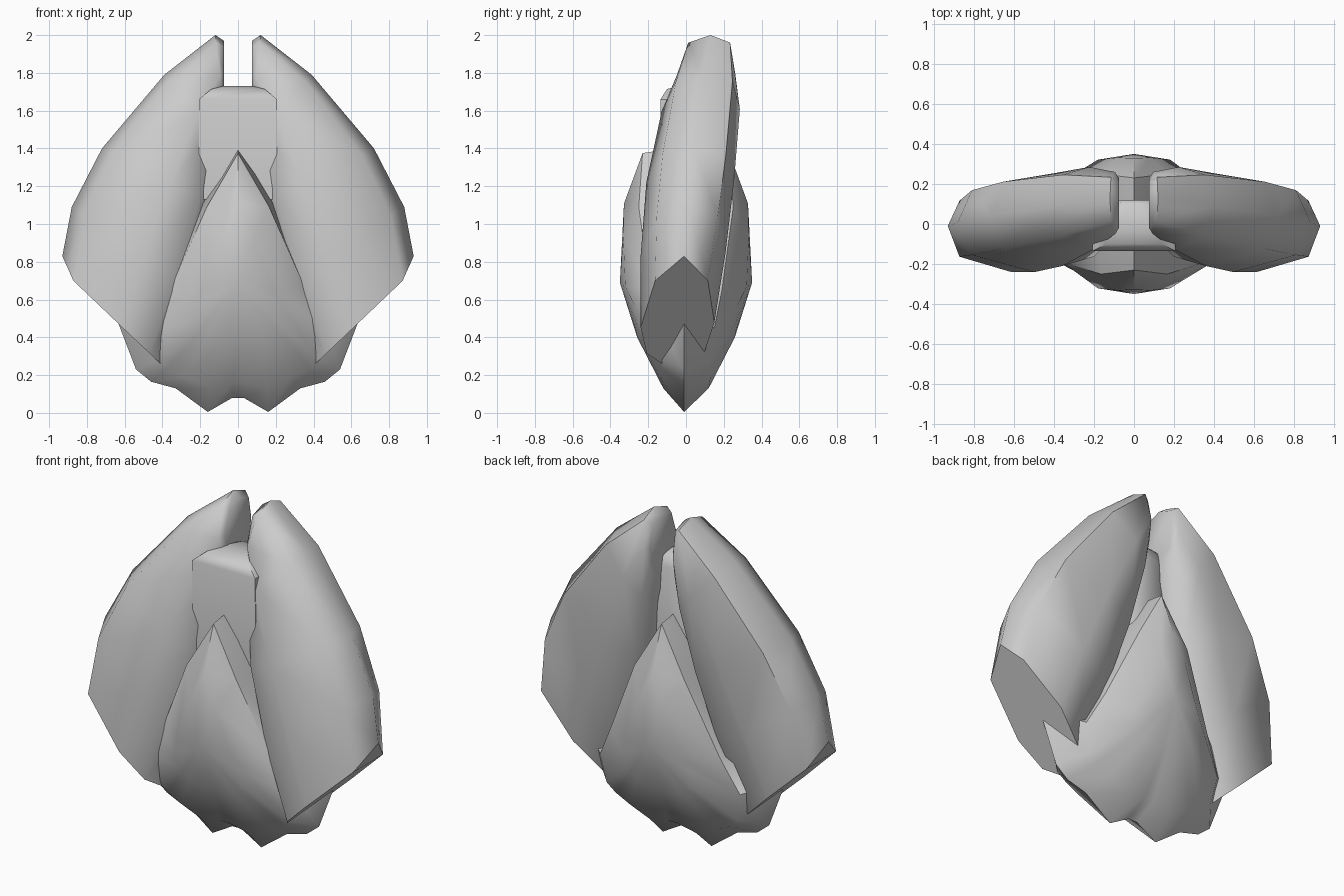
import bpy, bmesh, math

cube = bpy.data.objects.get("Cube")
if cube:
    bpy.data.objects.remove(cube)

grey = bpy.data.materials.new("plain_grey")
grey.use_nodes = True
colour = (0.6, 0.6, 0.6, 1)
grey.diffuse_color = colour
grey.node_tree.nodes["Principled BSDF"].inputs["Base Color"].default_value = colour


def loft(name, rings, angle):
    """Skin closed rings of equal length, close both ends, merge doubles."""
    bm = bmesh.new()
    loops = [[bm.verts.new(p) for p in ring] for ring in rings]
    for a, b in zip(loops, loops[1:]):
        for i in range(len(a)):
            j = (i + 1) % len(a)
            bm.faces.new((a[i], a[j], b[j], b[i]))
    bm.faces.new(loops[0])
    bm.faces.new(loops[-1])
    bmesh.ops.remove_doubles(bm, verts=bm.verts, dist=0.0005)
    bmesh.ops.recalc_face_normals(bm, faces=bm.faces)
    mesh = bpy.data.meshes.new(name)
    bm.to_mesh(mesh)
    bm.free()
    mesh.materials.append(grey)
    obj = bpy.data.objects.new(name, mesh)
    bpy.context.collection.objects.link(obj)
    bpy.ops.object.select_all(action='DESELECT')
    obj.select_set(True)
    bpy.context.view_layer.objects.active = obj
    bpy.ops.object.shade_smooth_by_angle(angle=math.radians(angle))


# Side lobes: tilted eight-sided sections, from the cut lower end to the top
# outer x, y, z; inner x, y, z; front y, back y; extra height of outer ridge
sections = [
    (.93, -.01, .755, .40, -.11, .25, -.24, .15, .075),
    (.88, .01, 1.09, .24, -.05, .66, -.24, .21, 0),
    (.72, .04, 1.40, .12, .00, 1.10, -.21, .255, 0),
    (.39, .09, 1.79, .085, .08, 1.46, -.13, .285, 0),
    (.12, .13, 2.0, .077, .11, 1.64, -.05, .26, 0),
    (.075, .12, 1.97, .075, .11, 1.68, -.02, .23, 0),
]
# Position from outer to inner edge, and bulge towards front (-) or back (+)
shape = [(0, 0), (.11, -.65), (.6, -1), (.87, -.78),
         (1, 0), (.87, .78), (.55, 1), (.11, .8)]


def lobe_ring(sec, side):
    ox, oy, oz, ix, iy, iz, front, back, lift = sec
    ring = []
    for t, bulge in shape:
        y = oy + (iy - oy) * t
        y += abs(bulge) * ((front if bulge < 0 else back) - y)
        z = oz + (iz - oz) * t + (lift if t == 0 else 0)
        ring.append((side * (ox + (ix - ox) * t), y, z))
    return ring


for name, side in (("left_lobe", 1), ("right_lobe", -1)):
    loft(name, [lobe_ring(s, side) for s in sections], 56)

# Central body: a keel outline with domed front and back
keel = [(0, 1.41), (.2, 1.13), (.37, .65), (.655, .53), (.54, .23),
        (.46, .165), (.33, .13), (.16, .005), (.03, .08)]
rim = [(0, 1.375, .23), (.165, 1.09, .25), (.36, .65, .19), (.46, .45, .15),
       (.43, .28, .13), (.38, .23, .12), (.28, .19, .13), (.15, .13, .12),
       (.03, .16, .13)]


def mirrored(points):
    return points + [(-x, y, z) for x, y, z in reversed(points) if x > 0]


def dome(sign):
    edge = mirrored([(x, sign * y, z) for x, z, y in rim])
    inner = []
    for x, y, z in edge:
        rise, pull = (.61, .82) if z > .6 else (.52, .6)
        inner.append((x * .5, y + (sign * .35 - y) * pull,
                      .69 + (z - .69) * rise))
    centre = [(0, sign * .35, .69)] * len(edge)
    return [centre, inner, edge]


middle = mirrored([(x, -.01, z) for x, z in keel])
loft("central_body", dome(-1) + [middle] + dome(1)[::-1], 42)


# Neck block between the lobes, with a chamfered top
def neck_ring(w, front, back, z):
    return [(-w, front, z), (w, front, z), (w, .02, z),
            (w * .5, back, z), (-w * .5, back, z), (-w, .02, z)]


loft("neck_block", [neck_ring(.207, -.13, .12, 1.13),
                    neck_ring(.207, -.135, .12, 1.66),
                    neck_ring(.14, -.10, .11, 1.715),
                    neck_ring(.08, -.03, .10, 1.73)], 50)
